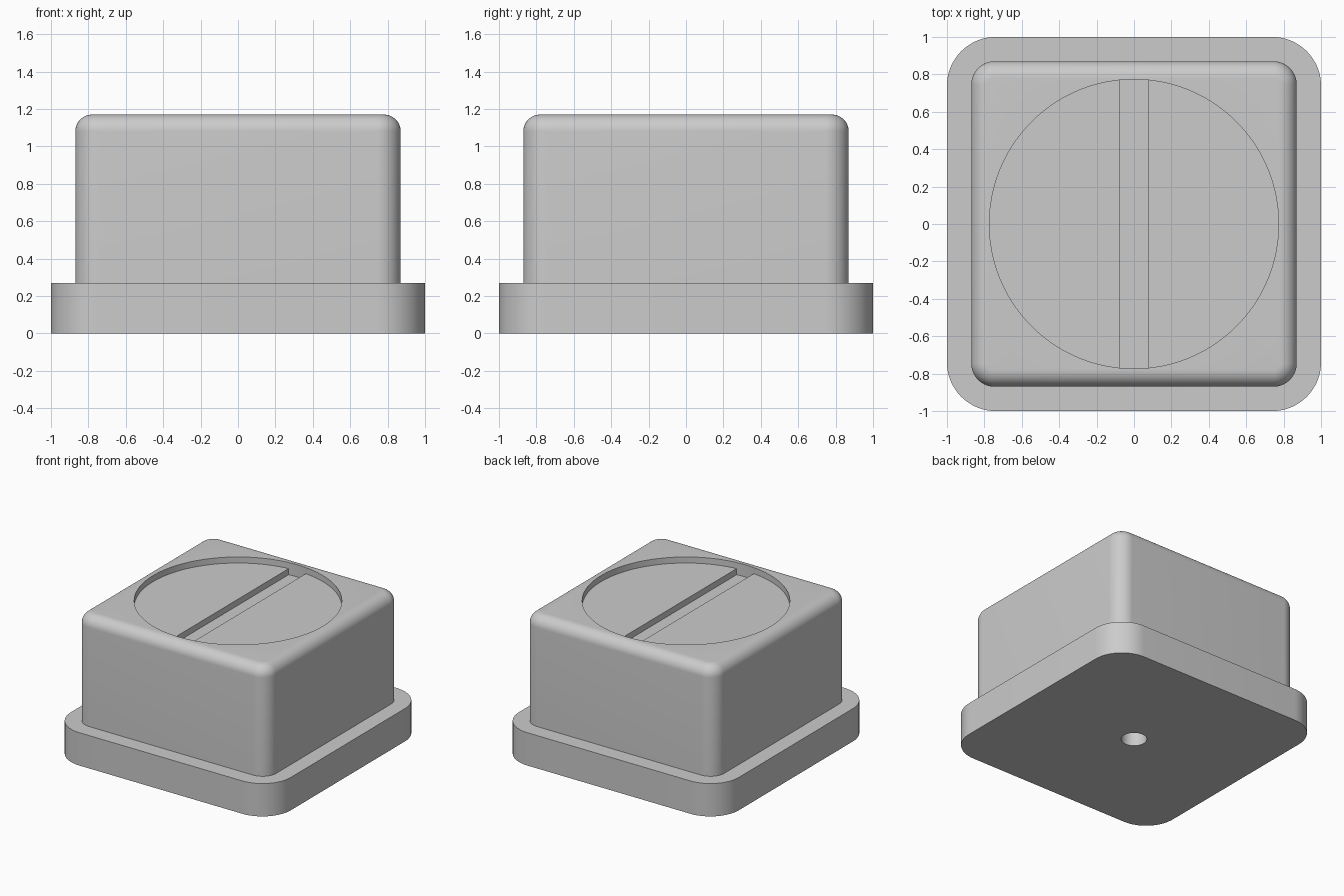
import bpy, bmesh
from math import sin, cos, pi

cube = bpy.data.objects.get("Cube")
if cube:
    bpy.data.objects.remove(cube, do_unlink=True)

grey = bpy.data.materials.new("plain_grey")
grey.use_nodes = True
colour = (0.6, 0.6, 0.6, 1)
grey.diffuse_color = colour
grey.node_tree.nodes["Principled BSDF"].inputs["Base Color"].default_value = colour

BASE_TOP, TOP = 0.27, 1.17
BODY_HALF, BODY_CORNER, FILLET = 0.87, 0.125, 0.09
CORNER_STEPS, FILLET_STEPS = 16, 10


def rounded_square(half, radius):
    """Outline of a square with rounded corners, counter-clockwise."""
    points = []
    for corner in range(4):
        sx = 1 if corner in (0, 3) else -1
        sy = 1 if corner < 2 else -1
        for i in range(CORNER_STEPS + 1):
            a = (corner + i / CORNER_STEPS) * pi / 2
            points.append((sx * (half - radius) + radius * cos(a),
                           sy * (half - radius) + radius * sin(a)))
    return points


def add_object(name, bm):
    bmesh.ops.recalc_face_normals(bm, faces=bm.faces)
    mesh = bpy.data.meshes.new(name)
    bm.to_mesh(mesh)
    bm.free()
    mesh.materials.append(grey)
    obj = bpy.data.objects.new(name, mesh)
    bpy.context.collection.objects.link(obj)
    return obj


def loft(name, sections):
    """Skin equal outlines, given as (points, z), and cap both ends."""
    bm = bmesh.new()
    rings = [[bm.verts.new((x, y, z)) for x, y in pts] for pts, z in sections]
    for low, high in zip(rings, rings[1:]):
        for i in range(len(low)):
            j = (i + 1) % len(low)
            bm.faces.new((low[i], low[j], high[j], high[i]))
    bm.faces.new(rings[0][::-1])
    bm.faces.new(rings[-1])
    return add_object(name, bm)


def cylinder_cutter(name, radius, bottom, top, sides, half_width=None):
    """Cylinder, optionally trimmed to a strip running along y."""
    bm = bmesh.new()
    bmesh.ops.create_cone(bm, cap_ends=True, segments=sides, radius1=radius,
                          radius2=radius, depth=top - bottom)
    bmesh.ops.translate(bm, verts=bm.verts, vec=(0, 0, (top + bottom) / 2))
    for side in (1, -1) if half_width else ():
        cut = bmesh.ops.bisect_plane(
            bm, geom=bm.verts[:] + bm.edges[:] + bm.faces[:],
            plane_co=(side * half_width, 0, 0), plane_no=(side, 0, 0),
            clear_outer=True)
        edges = [e for e in cut["geom_cut"] if isinstance(e, bmesh.types.BMEdge)]
        bmesh.ops.contextual_create(bm, geom=edges)
    return add_object(name, bm)


# Wide base stepping in to a body with a rounded top edge
base = rounded_square(1, 0.26)
sections = [(base, 0), (base, BASE_TOP),
            (rounded_square(BODY_HALF, BODY_CORNER), BASE_TOP)]
for i in range(FILLET_STEPS + 1):
    a = i / FILLET_STEPS * pi / 2
    inset = FILLET * (1 - cos(a))
    sections.append((rounded_square(BODY_HALF - inset, BODY_CORNER - inset),
                     TOP - FILLET + FILLET * sin(a)))
housing = loft("housing", sections)

# Round recess, slot across it, and blind hole underneath
cutters = [
    cylinder_cutter("recess_cutter", 0.773, TOP - 0.05, TOP + 0.1, 128),
    cylinder_cutter("slot_cutter", 0.773, TOP - 0.1, TOP + 0.1, 128, 0.078),
    cylinder_cutter("hole_cutter", 0.097, -0.1, 0.5, 48),
]
bpy.context.view_layer.objects.active = housing
for cutter in cutters:
    mod = housing.modifiers.new(cutter.name, "BOOLEAN")
    mod.operation = "DIFFERENCE"
    mod.solver = "EXACT"
    mod.object = cutter
    bpy.ops.object.modifier_apply(modifier=mod.name)
for cutter in cutters:
    bpy.data.objects.remove(cutter, do_unlink=True)

bpy.ops.object.select_all(action="DESELECT")
housing.select_set(True)
bpy.ops.object.shade_smooth_by_angle(angle=pi / 6)
